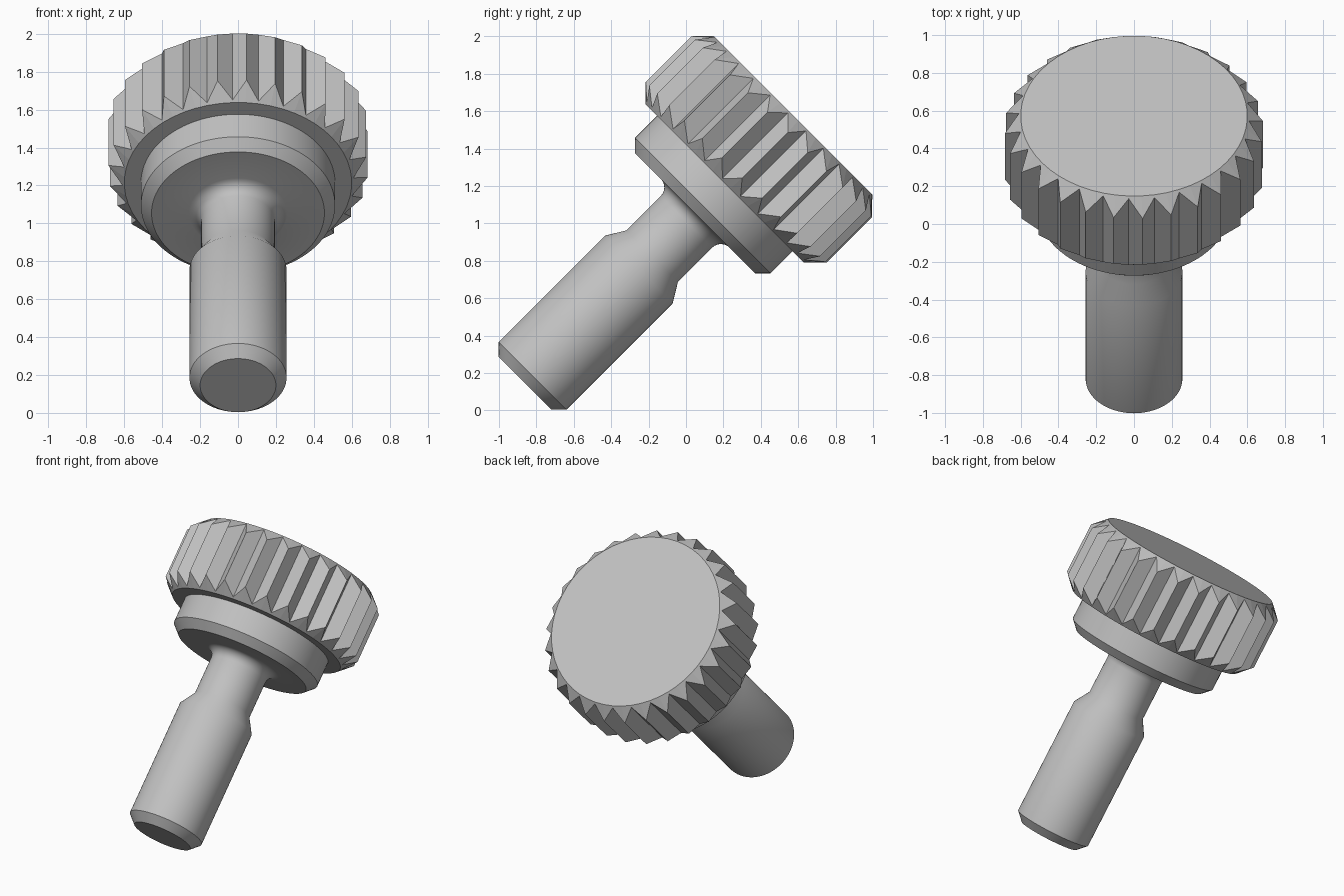
import bpy, bmesh
from math import sin, cos, pi, radians, sqrt

old = bpy.data.objects.get("Cube")
if old:
    bpy.data.objects.remove(old, do_unlink=True)

# Plain metal colour
metal = bpy.data.materials.new("grey_metal")
metal.use_nodes = True
colour = (0.53, 0.53, 0.53, 1)
metal.diffuse_color = colour
metal.node_tree.nodes["Principled BSDF"].inputs["Base Color"].default_value = colour

AXIS_OFFSET = 0.711 / sqrt(2)


def place(name, bm, smooth_angle=None):
    """Turn a part built along z into an object on the tilted axis."""
    bmesh.ops.recalc_face_normals(bm, faces=bm.faces)
    mesh = bpy.data.meshes.new(name)
    bm.to_mesh(mesh)
    bm.free()
    mesh.materials.append(metal)
    obj = bpy.data.objects.new(name, mesh)
    bpy.context.collection.objects.link(obj)
    obj.location = (0, -AXIS_OFFSET, AXIS_OFFSET)
    obj.rotation_euler.x = radians(-45)
    if smooth_angle:
        bpy.ops.object.select_all(action='DESELECT')
        obj.select_set(True)
        bpy.context.view_layer.objects.active = obj
        bpy.ops.object.shade_smooth_by_angle(angle=radians(smooth_angle))
    return obj


def ring(bm, points):
    return [bm.verts.new((r * sin(a), -r * cos(a), z)) for r, z, a in points]


def skin(bm, rings):
    """Join successive rings with quads and cap both ends."""
    for low, high in zip(rings, rings[1:]):
        for i in range(len(low)):
            j = (i + 1) % len(low)
            bm.faces.new((low[i], low[j], high[j], high[i]))
    bm.faces.new(rings[0])
    bm.faces.new(rings[-1])


# Shank, relieved neck, fillet and collar as one turned profile
SIDES = 96
FILLET = 0.065
profile = [(0.2, -0.506), (0.256, -0.449), (0.256, 0.354), (0.195, 0.455)]
profile += [(0.26 - FILLET * cos(k * pi / 12), 0.715 + FILLET * sin(k * pi / 12))
            for k in range(7)]
profile += [(0.456, 0.78), (0.512, 0.837), (0.512, 1.006)]
bm = bmesh.new()
skin(bm, [ring(bm, [(r, z, 2 * pi * i / SIDES) for i in range(SIDES)])
          for r, z in profile])
place("shank_and_collar", bm, 35)

# Knurled knob: sharp ridges and valleys meeting a chamfer at both ends
TEETH = 28
PHASE = radians(3.8)
BOTTOM, TOP = 1.005, 1.52
RIM, VALLEY, RIDGE = 0.6, 0.61, 0.685
angles = [PHASE + pi * i / TEETH for i in range(2 * TEETH)]
radii = [VALLEY if i % 2 else RIDGE for i in range(2 * TEETH)]
bm = bmesh.new()
skin(bm, [
    ring(bm, [(RIM, BOTTOM, a) for a in angles]),
    ring(bm, [(r, BOTTOM + r - RIM, a) for r, a in zip(radii, angles)]),
    ring(bm, [(r, TOP - r + RIM, a) for r, a in zip(radii, angles)]),
    ring(bm, [(RIM, TOP, a) for a in angles]),
])
place("knurled_knob", bm)
